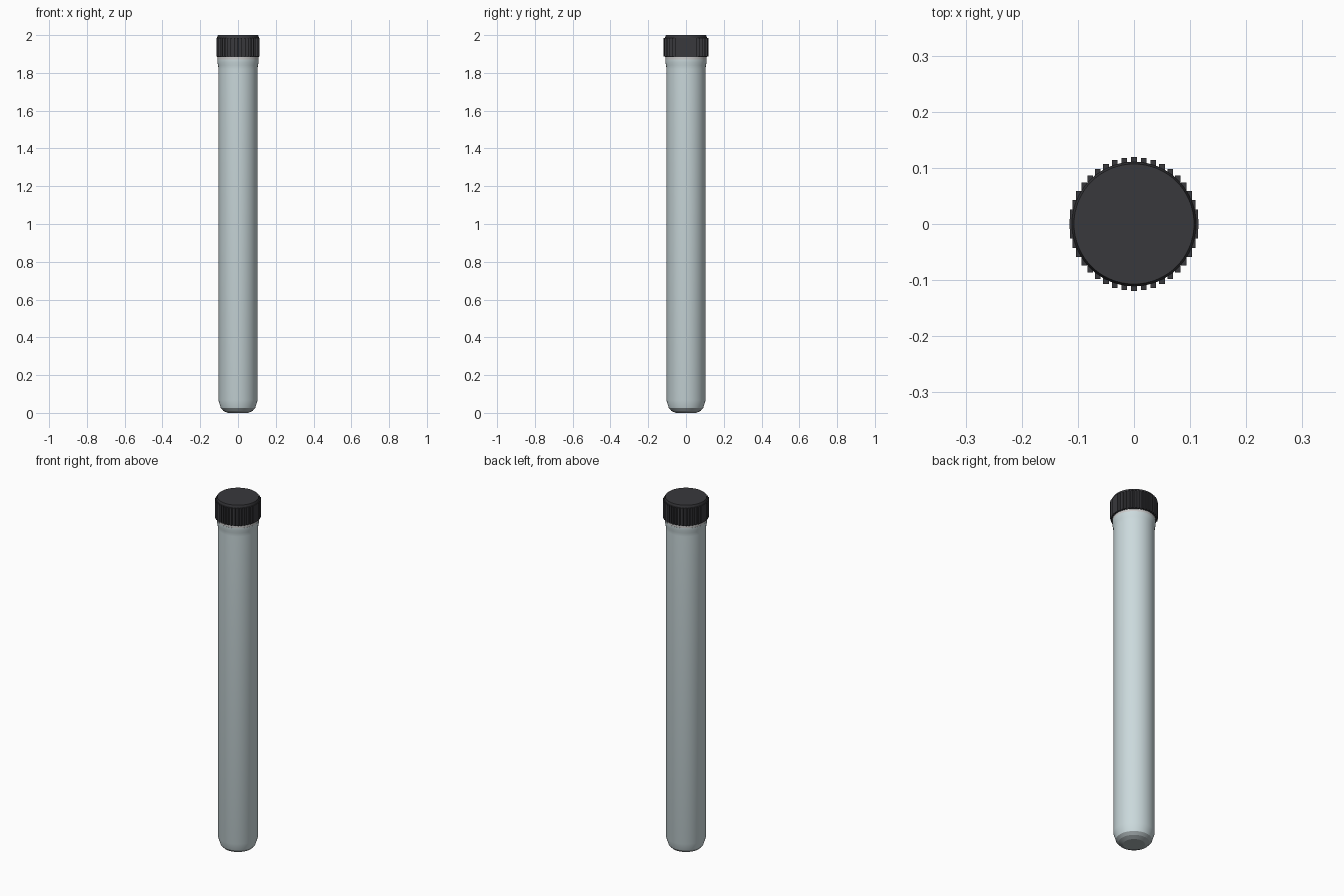
import bpy, bmesh, math
from mathutils import Matrix

if "Cube" in bpy.data.objects:
    bpy.data.objects.remove(bpy.data.objects["Cube"])


def material(name, color):
    m = bpy.data.materials.new(name)
    m.diffuse_color = (*color, 1)
    m.use_nodes = True
    m.node_tree.nodes["Principled BSDF"].inputs["Base Color"].default_value = m.diffuse_color
    return m


GLASS = material("pale_glass", (0.60, 0.70, 0.72))
BLACK = material("black_plastic", (0.04, 0.04, 0.045))
WHITE = material("white_seal", (0.9, 0.9, 0.9))
BASE = material("base_grey", (0.38, 0.43, 0.44))


def finish(name, bm, mat, smooth=True):
    bmesh.ops.recalc_face_normals(bm, faces=bm.faces)
    me = bpy.data.meshes.new(name)
    bm.to_mesh(me)
    bm.free()
    me.materials.append(mat)
    ob = bpy.data.objects.new(name, me)
    bpy.context.collection.objects.link(ob)
    if smooth:
        bpy.ops.object.select_all(action='DESELECT')
        ob.select_set(True)
        bpy.context.view_layer.objects.active = ob
        bpy.ops.object.shade_smooth_by_angle(angle=math.radians(20))
    return ob


def lathe(name, profile, mat, sides=64):
    """Turn a list of (radius, z) points into a capped solid."""
    bm = bmesh.new()
    rings = [[bm.verts.new((r * math.cos(2 * math.pi * i / sides),
                            r * math.sin(2 * math.pi * i / sides), z))
              for i in range(sides)] for r, z in profile]
    for a, b in zip(rings, rings[1:]):
        for i in range(sides):
            j = (i + 1) % sides
            bm.faces.new((a[i], a[j], b[j], b[i]))
    bm.faces.new(rings[0])
    bm.faces.new(rings[-1])
    return finish(name, bm, mat)


# Tube body with tapered foot and flared lip
lathe("tube_body", [(0.091, 0.026), (0.104, 0.068), (0.104, 1.82),
                    (0.105, 1.84), (0.109, 1.855), (0.109, 1.87)], GLASS)

# Darker bottom tip
lathe("tube_bottom", [(0.055, 0.0), (0.078, 0.011), (0.091, 0.026)], BASE)

# Thin seal between tube and cap
lathe("seal_ring", [(0.108, 1.87), (0.108, 1.885)], WHITE)

# Screw cap with a small bevelled top edge
lathe("cap", [(0.111, 1.884), (0.111, 1.985), (0.107, 2.0)], BLACK)

# Grip ribs: small upright blocks around the cap
RIBS = 40
bm = bmesh.new()
for i in range(RIBS):
    a = 2 * math.pi * i / RIBS
    bmesh.ops.create_cube(bm, size=1, matrix=Matrix.Translation(
        (0.11 * math.cos(a), 0.11 * math.sin(a), 1.936))
        @ Matrix.Diagonal((0.010, 0.018, 0.10, 1)))
finish("cap_ribs", bm, BLACK, smooth=False)
